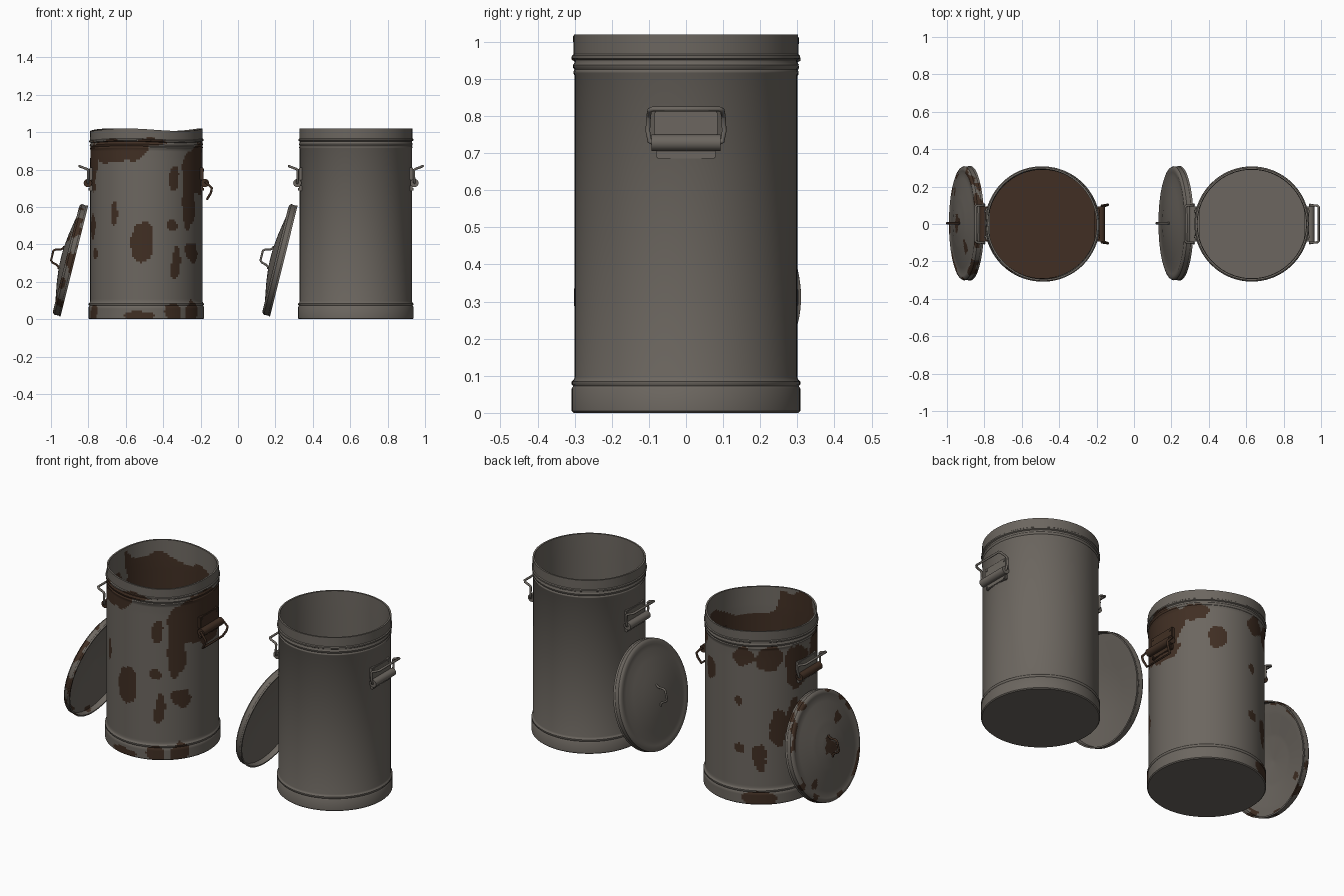
import bpy, bmesh
from math import sin, cos, pi, radians, atan2, ceil
from mathutils import Vector, Matrix, noise

cube = bpy.data.objects.get("Cube")
if cube:
    bpy.data.objects.remove(cube)


def material(name, color):
    m = bpy.data.materials.new(name)
    m.use_nodes = True
    m.diffuse_color = color
    bsdf = m.node_tree.nodes["Principled BSDF"]
    bsdf.inputs["Base Color"].default_value = color
    bsdf.inputs["Roughness"].default_value = 0.7
    return m


STEEL = material("weathered steel", (0.15, 0.134, 0.116, 1))
RUST = material("brown rust", (0.052, 0.028, 0.017, 1))


def finish(ob, angle=40):
    bpy.ops.object.select_all(action='DESELECT')
    ob.select_set(True)
    bpy.context.view_layer.objects.active = ob
    bpy.ops.object.shade_smooth_by_angle(angle=radians(angle))
    return ob


def mesh_object(name, bm, mats, matrix):
    bmesh.ops.recalc_face_normals(bm, faces=bm.faces)
    me = bpy.data.meshes.new(name)
    bm.to_mesh(me)
    bm.free()
    ob = bpy.data.objects.new(name, me)
    for m in mats:
        me.materials.append(m)
    bpy.context.collection.objects.link(ob)
    ob.matrix_world = matrix
    return finish(ob)


def refine(profile, step):
    out = [profile[0]]
    for a, b in zip(profile, profile[1:]):
        a, b = Vector(a), Vector(b)
        n = max(1, ceil((b - a).length / step))
        out += [tuple(a.lerp(b, i / n)) for i in range(1, n + 1)]
    return out


def revolve(name, profile, matrix, rust_rule=None, warp=None, segs=96):
    """Lathe a closed radius/height profile; rust is chosen face by face."""
    if rust_rule:
        profile, segs = refine(profile, 0.012), 168
    bm = bmesh.new()
    rings = []
    for r, z in profile:
        if r < 1e-5:
            rings.append([bm.verts.new((0, 0, z))] * segs)
        else:
            rings.append([bm.verts.new((r * cos(2 * pi * i / segs), r * sin(2 * pi * i / segs), z))
                          for i in range(segs)])
    for k, (a, b) in enumerate(zip(rings, rings[1:])):
        for i in range(segs):
            j = (i + 1) % segs
            quad = list(dict.fromkeys((a[i], a[j], b[j], b[i])))
            f = bm.faces.new(quad)
            if rust_rule:
                f.material_index = int(rust_rule(f.calc_center_median(), k / len(rings)))
    if warp:
        for v in bm.verts:
            v.co = warp(v.co)
    return mesh_object(name, bm, [STEEL, RUST], matrix)


def box(name, lo, hi, mat, matrix, bevel=0.003):
    bm = bmesh.new()
    lo, hi = Vector(lo), Vector(hi)
    size = Matrix.Diagonal((*(hi - lo), 1))
    bmesh.ops.create_cube(bm, size=1, matrix=Matrix.Translation((lo + hi) / 2) @ size)
    bmesh.ops.bevel(bm, geom=bm.edges[:], offset=bevel, segments=2, affect='EDGES')
    return mesh_object(name, bm, [mat], matrix)


def rod(name, p, q, radius, mat, matrix):
    p, q = Vector(p), Vector(q)
    turn = (q - p).to_track_quat('Z', 'Y').to_matrix().to_4x4()
    bm = bmesh.new()
    bmesh.ops.create_cone(bm, cap_ends=True, segments=24, radius1=radius, radius2=radius,
                          depth=(q - p).length, matrix=Matrix.Translation((p + q) / 2) @ turn)
    return mesh_object(name, bm, [mat], matrix)


def wire(name, points, radius, mat, matrix):
    cu = bpy.data.curves.new(name, 'CURVE')
    cu.dimensions = '3D'
    cu.bevel_depth, cu.bevel_resolution, cu.use_fill_caps = radius, 3, True
    sp = cu.splines.new('POLY')
    sp.points.add(len(points) - 1)
    for pt, co in zip(sp.points, points):
        pt.co = (*co, 1)
    cu.materials.append(mat)
    ob = bpy.data.objects.new(name, cu)
    bpy.context.collection.objects.link(ob)
    ob.matrix_world = matrix
    bpy.ops.object.select_all(action='DESELECT')
    ob.select_set(True)
    bpy.context.view_layer.objects.active = ob
    bpy.ops.object.convert(target='MESH')
    return finish(bpy.context.object, 50)


# Can wall: underside, foot band, body, beads, rim, inside wall, floor
CAN = [(0, 0), (.303, 0), (.308, .005), (.308, .066), (.304, .072), (.308, .077), (.308, .084),
       (.302, .09), (.3, .096), (.3, .912), (.303, .916), (.303, .921), (.299, .926), (.303, .932),
       (.304, .938), (.3, .944), (.3, .951), (.307, .955), (.307, .963), (.302, .967), (.302, 1.02),
       (.292, 1.02), (.29, .9), (.29, .02), (0, .02)]
# Lid: domed top, flat shoulder, skirt, hollow inside
LID = [(0, .074), (.06, .072), (.13, .064), (.2, .052), (.25, .043), (.272, .043), (.288, .046),
       (.3, .041), (.305, .034), (.303, .01), (.306, .006), (.306, 0), (.298, 0), (.296, .03),
       (.25, .035), (.13, .055), (0, .065)]

# Rust blotches: angle from the front, height, half angle, half height
BLOTCHES = [(-4, .41, 12, .1), (-35, .57, 4, .06), (31, .29, 7, .09), (54, .35, 11, .06),
            (48, .68, 11, .2), (30, .75, 7, .07), (28, .5, 6, .03), (80, .8, 34, .15),
            (-35, .9, 40, .06), (-72, .5, 6, .06), (-72, .82, 12, .14), (-65, .35, 5, .03),
            (151, .73, 8, .055), (191, .6, 5, .035), (192, .32, 5, .03), (213, .28, 8, .08),
            (234, .44, 10, .1), (222, .86, 14, .07), (196, .87, 12, .06), (255, .8, 14, .12),
            (-66, .035, 12, .05), (-10, .02, 16, .02), (52, .04, 10, .06), (28, .03, 9, .05),
            (214, .035, 22, .04), (130, .88, 14, .05), (250, .5, 8, .1), (5, .95, 14, .02)]


def can_rust(p, along):
    r = p.xy.length
    n = noise.noise(p * 9) + 0.4 * noise.noise(p * 25)
    if r < .297 and p.z > .01:
        return p.z < .93 + .22 * noise.noise(p * 6) and p.z < 1.015
    if p.z < .004:
        return False
    ang = atan2(p.x, -p.y) * 180 / pi
    for a, z, da, dz in BLOTCHES:
        d = (ang - a + 180) % 360 - 180
        if (d / da) ** 2 + ((p.z - z) / dz) ** 2 < 1 + .9 * n:
            return True
    return False


def lid_rust(p, along):
    r = p.xy.length
    if along > .7:
        return False
    if r > .27:
        return noise.noise(p * 14) > .12
    spot = noise.noise(p * 30) * .03
    return (r < .045 + spot or (p.xy - Vector((.12, -.12))).length < .03 + spot
            or (p.xy - Vector((-.15, .16))).length < .025 + spot)


def dent(co):
    # battered rim, pulled slightly out of round
    k = max(0, (co.z - .86) / .16)
    a = atan2(co.x, -co.y)
    s = 1 + k * .012 * sin(2 * a + .6)
    return Vector((co.x * s, co.y * s, co.z - k * .014 * (.5 + .5 * sin(3 * a - .4))))


def handle(label, matrix, plate_mat, roll_mat, wire_mat, dropped=False):
    # mounting plate, rolled hinge, lower flange, rivets and bail
    box(label + "_plate", (.28, -.085, .745), (.305, .085, .812), plate_mat, matrix)
    box(label + "_flange", (.28, -.08, .685), (.304, .08, .715), plate_mat, matrix)
    rod(label + "_hinge_roll", (.313, -.093, .728), (.313, .093, .728), .022, roll_mat, matrix)
    for y in (-.068, .068):
        for z in (.796, .695):
            rod(label + "_rivet", (.3, y, z), (.308, y, z), .006, plate_mat, matrix)
    if dropped:
        side = [(.318, .09, .73), (.318, .1, .735), (.35, .103, .7), (.345, .1, .675), (.325, .092, .642)]
    else:
        side = [(.313, .088, .728), (.313, .098, .732), (.311, .103, .76), (.311, .101, .796),
                (.318, .1, .803), (.35, .098, .815), (.358, .09, .819)]
    bail = side + [(x, -y, z) for x, y, z in reversed(side)]
    wire(label + "_bail", bail, .0065, wire_mat, matrix)


def trash_can(label, x, rusty):
    at = Matrix.Translation((x, 0, 0))
    revolve(label + "_body", CAN, at, can_rust if rusty else None, dent if rusty else None)
    worn = RUST if rusty else STEEL
    handle(label + "_left_handle", at, worn, worn, worn, dropped=rusty)
    handle(label + "_right_handle", at @ Matrix.Rotation(pi, 4, 'Z'), STEEL, worn, STEEL)
    # lid leaning against the side, with its bent grip
    lean = Matrix.Translation((x - .385, .004, .311)) @ Matrix.Rotation(radians(-76), 4, 'Y')
    revolve(label + "_lid", LID, lean, lid_rust if rusty else None)
    grip = [(-.062, 0, .071), (-.05, 0, .076), (-.043, 0, .085), (-.036, 0, .112), (-.026, 0, .122),
            (.026, 0, .122), (.036, 0, .112), (.043, 0, .085), (.05, 0, .076), (.062, 0, .071)]
    wire(label + "_lid_grip", grip, .006, worn, lean)


trash_can("clean_can", .63, False)
trash_can("rusty_can", -.49, True)
